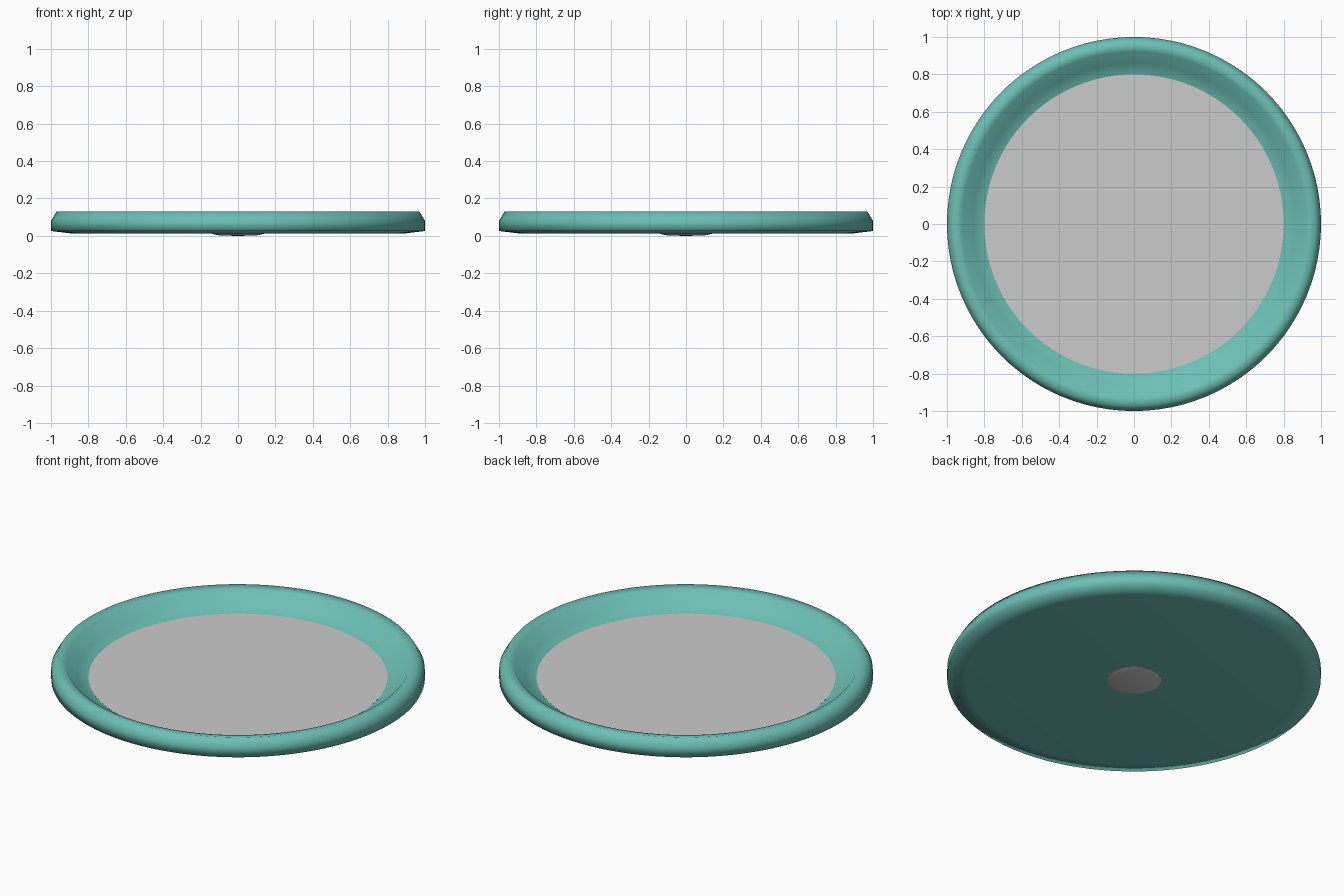
import bpy, bmesh, math

if "Cube" in bpy.data.objects:
    bpy.data.objects.remove(bpy.data.objects["Cube"])

SEGMENTS = 96


def material(name, color):
    m = bpy.data.materials.new(name)
    m.diffuse_color = color
    m.use_nodes = True
    m.node_tree.nodes["Principled BSDF"].inputs["Base Color"].default_value = m.diffuse_color
    return m


def lathe(name, profile, angle, mat=None):
    """Spin an (r, z) profile that starts and ends on the axis."""
    bm = bmesh.new()
    verts = [bm.verts.new((r, 0, z)) for r, z in profile]
    edges = [bm.edges.new(pair) for pair in zip(verts, verts[1:])]
    bmesh.ops.spin(bm, geom=verts + edges, cent=(0, 0, 0), axis=(0, 0, 1),
                   angle=math.tau, steps=SEGMENTS, use_duplicate=False)
    bmesh.ops.remove_doubles(bm, verts=bm.verts, dist=1e-5)
    bmesh.ops.recalc_face_normals(bm, faces=bm.faces)
    mesh = bpy.data.meshes.new(name)
    bm.to_mesh(mesh)
    bm.free()
    obj = bpy.data.objects.new(name, mesh)
    bpy.context.collection.objects.link(obj)
    if mat:
        mesh.materials.append(mat)
    bpy.ops.object.select_all(action='DESELECT')
    obj.select_set(True)
    bpy.context.view_layer.objects.active = obj
    bpy.ops.object.shade_smooth_by_angle(angle=math.radians(angle))
    return obj


teal = material("teal", (0.15, 0.52, 0.46, 1))

# Shallow dish with a raised rounded rim
lathe("dish", [(0, 0.014), (0.90, 0.014), (1.0, 0.026), (1.0, 0.08),
               (0.97, 0.13), (0.92, 0.12), (0.86, 0.055), (0.80, 0.034),
               (0.78, 0.028), (0, 0.028)], 89, teal)

# Flat grey surface lying in the dish
lathe("inner_surface", [(0, 0.024), (0.795, 0.024), (0.80, 0.035), (0, 0.035)], 30)

# Small grey foot under the centre
lathe("foot", [(0, 0.020), (0.145, 0.020), (0.145, 0.013), (0.10, 0.002), (0, 0)], 30)
